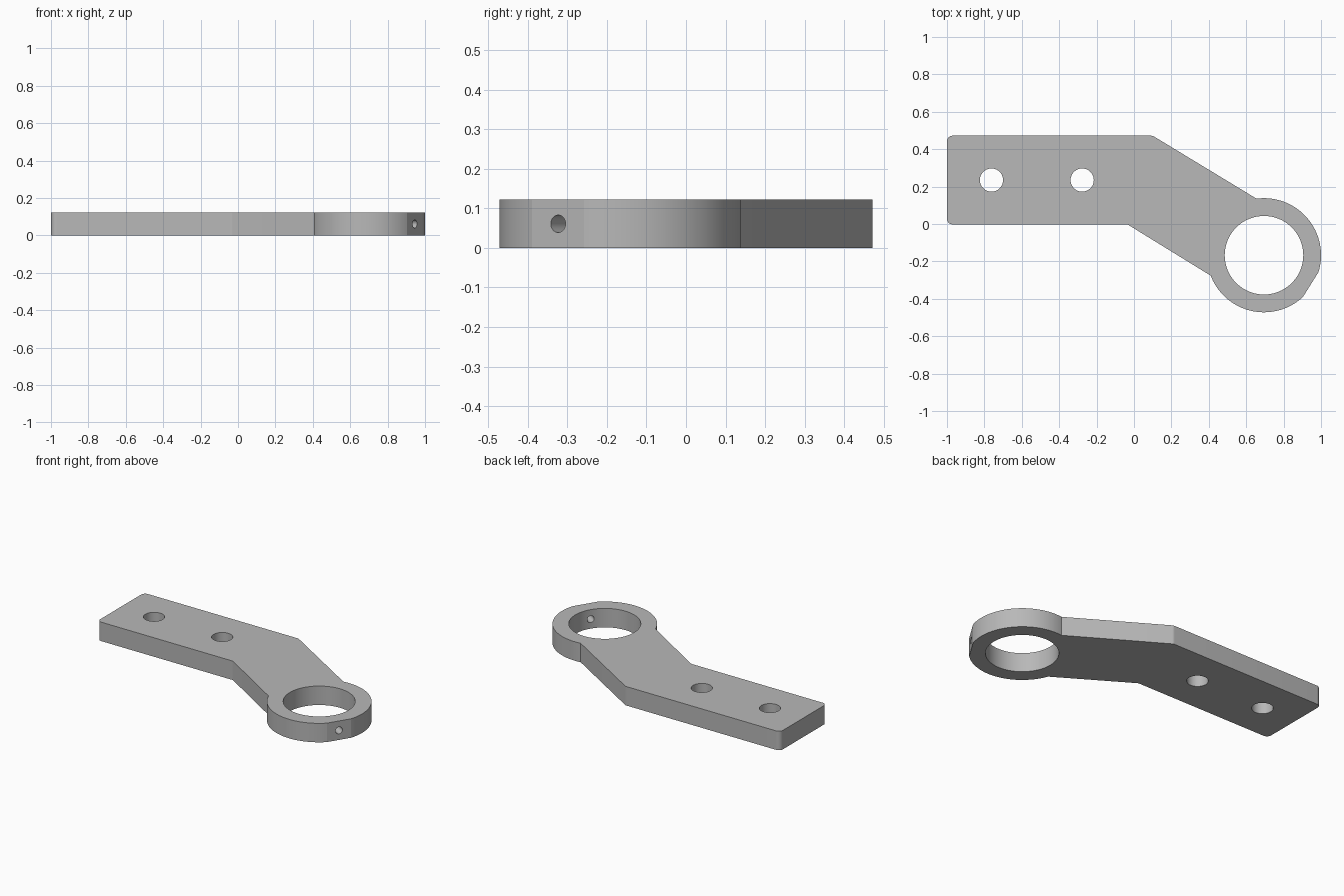
import bpy, bmesh, math
from mathutils import Vector, Matrix

if "Cube" in bpy.data.objects:
    bpy.data.objects.remove(bpy.data.objects["Cube"])

THICK = 0.122
RING = Vector((0.695, -0.167))
R_OUT, R_BORE = 0.305, 0.21
FLAT_DIR = math.radians(-32)
FLAT_DIST = 0.295

steel = bpy.data.materials.new("plain_grey")
steel.use_nodes = True
grey = (0.48, 0.48, 0.48, 1)
steel.diffuse_color = grey
steel.node_tree.nodes["Principled BSDF"].inputs["Base Color"].default_value = grey


def fillet(prev, corner, nxt, radius, steps):
    """Points of a rounded corner, from the prev side to the next side."""
    prev, corner, nxt = Vector(prev), Vector(corner), Vector(nxt)
    a, b = (prev - corner).normalized(), (nxt - corner).normalized()
    half = a.angle(b) / 2
    centre = corner + (a + b).normalized() * radius / math.sin(half)
    start = corner + a * radius / math.tan(half) - centre
    end = corner + b * radius / math.tan(half) - centre
    sweep = end.angle_signed(start)
    return [centre + Matrix.Rotation(sweep * i / steps, 2) @ start
            for i in range(steps + 1)]


def arc(start, end, steps):
    return [RING + R_OUT * Vector((math.cos(t), math.sin(t)))
            for t in (start + (end - start) * i / steps for i in range(steps + 1))]


def cylinder(name, centre, radius, length, rotation=(0, 0, 0), segments=48):
    bpy.ops.mesh.primitive_cylinder_add(vertices=segments, radius=radius, depth=length,
                                        location=centre, rotation=rotation)
    obj = bpy.context.object
    obj.name = name
    obj.hide_render = True
    return obj


# Plate outline, counter-clockwise: bent arm, then the ring with its clipped flat
back_left, front_left = (-1, 0.472), (-1, -0.002)
front_bend, back_bend = (-0.035, -0.002), (0.1, 0.472)
front_join, back_join = (0.41, -0.275), (0.655, 0.138)
half_flat = math.acos(FLAT_DIST / R_OUT)
outline = (
    fillet(back_left, front_left, front_bend, 0.03, 12)
    + fillet(front_left, front_bend, front_join, 0.03, 5)
    + arc(math.radians(-159), FLAT_DIR - half_flat, 50)
    + arc(FLAT_DIR + half_flat, math.radians(97.5), 50)
    + fillet(back_join, back_bend, back_left, 0.03, 5)
    + fillet(back_bend, back_left, front_left, 0.03, 12)
)

bm = bmesh.new()
base = bm.faces.new([bm.verts.new((p.x, p.y, 0)) for p in outline])
top = bmesh.ops.extrude_face_region(bm, geom=[base])["geom"]
bmesh.ops.translate(bm, vec=(0, 0, THICK),
                    verts=[v for v in top if isinstance(v, bmesh.types.BMVert)])
bmesh.ops.recalc_face_normals(bm, faces=bm.faces)
mesh = bpy.data.meshes.new("bracket_plate")
bm.to_mesh(mesh)
bm.free()
plate = bpy.data.objects.new("bracket_plate", mesh)
bpy.context.collection.objects.link(plate)
mesh.materials.append(steel)

# Bore, two mounting holes and the small radial screw hole through the flat
mid = THICK / 2
out = Vector((math.cos(FLAT_DIR), math.sin(FLAT_DIR)))
screw = RING + out * 0.26
cutters = [
    cylinder("bore_cutter", (RING.x, RING.y, mid), R_BORE, 0.4, segments=96),
    cylinder("outer_hole_cutter", (-0.762, 0.235, mid), 0.062, 0.4),
    cylinder("inner_hole_cutter", (-0.277, 0.235, mid), 0.062, 0.4),
    cylinder("screw_hole_cutter", (screw.x, screw.y, mid), 0.022, 0.2,
             (0, math.pi / 2, FLAT_DIR)),
]
bpy.ops.object.select_all(action="DESELECT")
plate.select_set(True)
bpy.context.view_layer.objects.active = plate
for cutter in cutters:
    mod = plate.modifiers.new(cutter.name, "BOOLEAN")
    mod.operation = "DIFFERENCE"
    mod.solver = "EXACT"
    mod.object = cutter
    bpy.ops.object.modifier_apply(modifier=mod.name)
for cutter in cutters:
    bpy.data.objects.remove(cutter)

# Smooth the curved walls, keep the edges and the flat crisp
bpy.ops.object.shade_smooth_by_angle(angle=math.radians(10))
